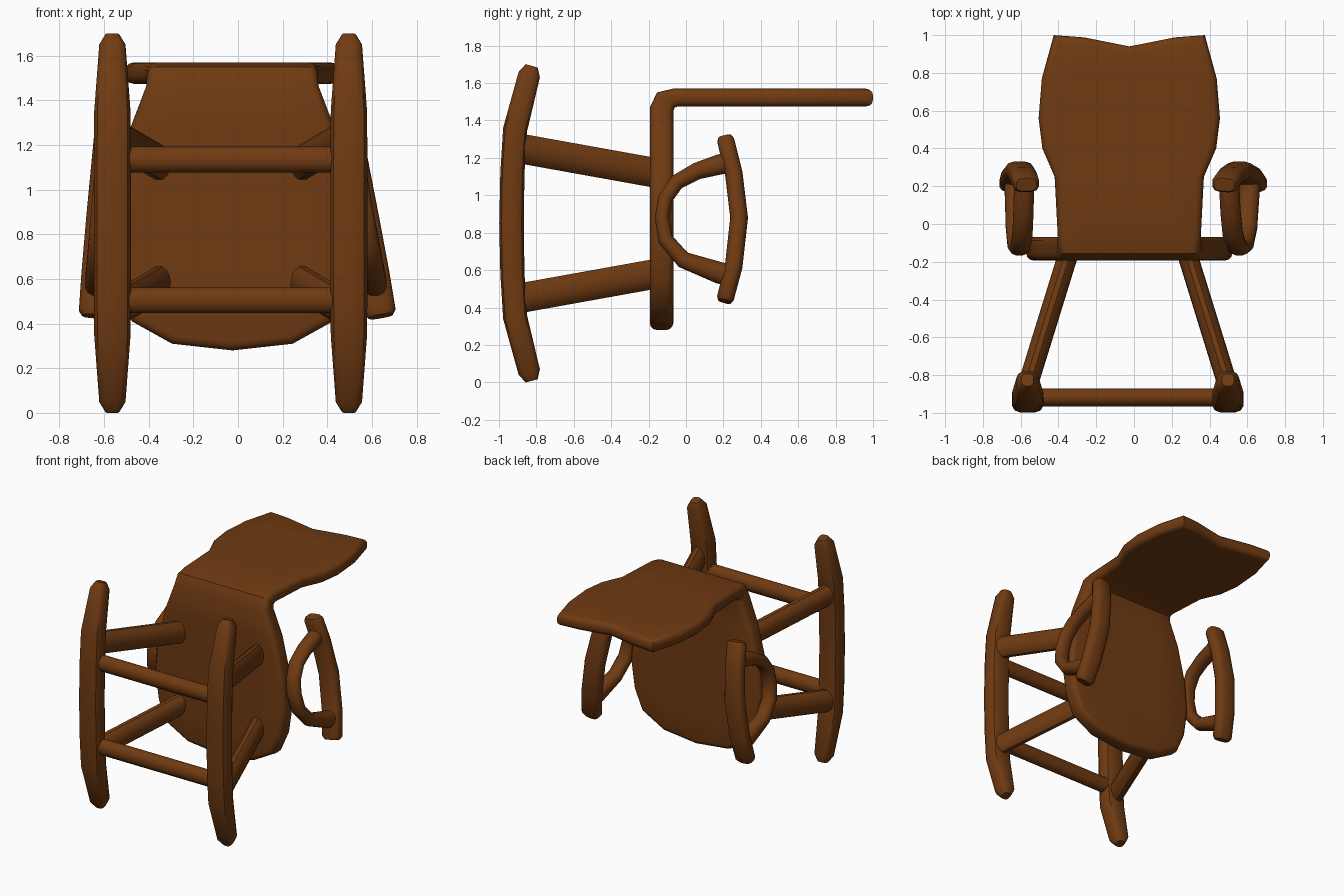
import bpy, bmesh, math
from mathutils import Vector

if "Cube" in bpy.data.objects:
    bpy.data.objects.remove(bpy.data.objects["Cube"])

wood = bpy.data.materials.new("brown wood")
wood.diffuse_color = (0.16, 0.043, 0.006, 1)
wood.use_nodes = True
wood.node_tree.nodes["Principled BSDF"].inputs["Base Color"].default_value = wood.diffuse_color
CX = -0.033   # symmetry line of the chair frame


def finish(name, bm, angle=38):
    bmesh.ops.recalc_face_normals(bm, faces=bm.faces)
    me = bpy.data.meshes.new(name)
    bm.to_mesh(me)
    bm.free()
    me.materials.append(wood)
    ob = bpy.data.objects.new(name, me)
    bpy.context.collection.objects.link(ob)
    bpy.ops.object.select_all(action='DESELECT')
    ob.select_set(True)
    bpy.context.view_layer.objects.active = ob
    bpy.ops.object.shade_smooth_by_angle(angle=math.radians(angle))
    return ob


def tube(name, path, radii, ref=(1, 0, 0), sides=12, power=1.0):
    """Sweep an oval (power 1) or rounded box (power < 1) along a path."""
    pts = [Vector(p) for p in path]
    ref = Vector(ref)
    bm = bmesh.new()
    rings = []
    for i, p in enumerate(pts):
        t = (pts[min(i + 1, len(pts) - 1)] - pts[max(i - 1, 0)]).normalized()
        u = (ref - t * ref.dot(t)).normalized()
        v = t.cross(u)
        a, b = radii[i]
        ring = []
        for k in range(sides):
            ang = 2 * math.pi * (k + 0.5) / sides
            c, s = math.cos(ang), math.sin(ang)
            c = math.copysign(abs(c) ** power, c)
            s = math.copysign(abs(s) ** power, s)
            ring.append(bm.verts.new(p + u * a * c + v * b * s))
        rings.append(ring)
    for r, q in zip(rings, rings[1:]):
        for k in range(sides):
            n = (k + 1) % sides
            bm.faces.new((r[k], r[n], q[n], q[k]))
    bm.faces.new(rings[0])
    bm.faces.new(rings[-1])
    return finish(name, bm)


# Seat and backrest: one bent board; stations are half width, outer (y, z), inner (y, z)
S0, S1 = -0.193, -0.068     # seat faces
B0, B1 = 1.57, 1.475        # backrest faces
stations = [(w, (S0, z), (S1, z)) for w, z in
            ((0.45, 0.41), (0.515, 0.56), (0.545, 0.77), (0.525, 1.0), (0.46, 1.27))]
stations += [(0.385, (S0, 1.47), (S1, 1.45)),
             (0.38, (-0.155, 1.55), (-0.062, 1.468)),
             (0.378, (-0.07, B0), (-0.045, B1))]
stations += [(w, (y, B0), (y, B1)) for w, y in
             ((0.395, 0.25), (0.46, 0.40), (0.48, 0.56), (0.463, 0.77), (0.40, 1.0))]
cols = (-1, -0.6, 0, 0.6, 1)
seat_end = {1: 0, 0.6: -0.10, 0: -0.13}      # rounded seat edge
back_end = {1: 0, 0.6: -0.012, 0: -0.06}     # notched top edge
bm = bmesh.new()
layers = ([], [])
for i, st in enumerate(stations):
    for layer, (y, z) in zip(layers, st[1:]):
        row = []
        for f in cols:
            dz = seat_end[abs(f)] if i == 0 else 0
            dy = back_end[abs(f)] if i == len(stations) - 1 else 0
            row.append(bm.verts.new((-0.025 + f * st[0], y + dy, z + dz)))
        layer.append(row)
for layer in layers:
    for r, q in zip(layer, layer[1:]):
        for k in range(4):
            bm.faces.new((r[k], r[k + 1], q[k + 1], q[k]))


def rim(layer):
    return (layer[0] + [r[-1] for r in layer[1:]] + layer[-1][-2::-1]
            + [r[0] for r in layer[-2:0:-1]])


o, n = rim(layers[0]), rim(layers[1])
sides = {bm.faces.new((o[k - 1], o[k], n[k], n[k - 1])) for k in range(len(o))}
bmesh.ops.recalc_face_normals(bm, faces=bm.faces)
edges = [e for e in bm.edges if sum(f in sides for f in e.link_faces) == 1]
bmesh.ops.bevel(bm, geom=edges, offset=0.036, segments=3, profile=0.5,
                affect='EDGES', clamp_overlap=True)
finish("seat_and_backrest", bm, 40)

# Rockers, legs
half = [(-0.825, 0.008, 0.032, 0.034), (-0.838, 0.055, 0.06, 0.06),
        (-0.914, 0.35, 0.083, 0.066), (-0.928, 0.58, 0.085, 0.066)]
rocker = half + [(-0.933, 0.85, 0.085, 0.067)] + [
    (y, 1.7 - z, a, b) for y, z, a, b in reversed(half)]
for side, label in ((-1, "left"), (1, "right")):
    x = CX + side * 0.53
    tube(label + "_rocker", [(x, y, z) for y, z, a, b in rocker],
         [(a, b) for y, z, a, b in rocker], power=0.62)
    for dz, place in ((1, "back"), (-1, "front")):
        tube(f"{label}_{place}_leg",
             [(CX + side * 0.55, -0.92, 0.85 + dz * 0.406),
              (CX + side * 0.306, -0.13, 0.85 + dz * 0.264)],
             [(0.054, 0.082)] * 2)

# Cross rungs between the rockers
for z, place in ((1.135, "back"), (0.505, "front")):
    tube(place + "_rung", [(CX - 0.52, -0.918, z), (CX + 0.52, -0.918, z)],
         [(0.05, 0.06)] * 2, ref=(0, 1, 0))

# Armrests and their curved supports, splayed outward toward the seat front
arm = [(0.208, 1.312, 0.055, 0.036), (0.213, 1.29, 0.07, 0.047),
       (0.255, 1.12, 0.072, 0.048), (0.284, 0.88, 0.075, 0.048),
       (0.255, 0.62, 0.075, 0.048), (0.212, 0.455, 0.072, 0.047),
       (0.206, 0.433, 0.055, 0.036)]
loop = [(0.25, 1.175, 0.055, 0.058), (0.18, 1.165, 0.055, 0.056),
        (0.06, 1.13, 0.055, 0.047), (-0.05, 1.07, 0.055, 0.043),
        (-0.112, 0.98, 0.055, 0.04), (-0.128, 0.88, 0.055, 0.04),
        (-0.11, 0.765, 0.055, 0.042), (-0.015, 0.655, 0.055, 0.046),
        (0.18, 0.585, 0.055, 0.06), (0.25, 0.57, 0.055, 0.06)]
for label, x0, slope in (("left", -0.57, -0.085), ("right", 0.478, 0.185)):
    for part, prof, power in (("armrest", arm, 0.7), ("arm_support", loop, 0.9)):
        tube(f"{label}_{part}",
             [(x0 + (1.31 - z) * slope, y, z) for y, z, a, b in prof],
             [(a, b) for y, z, a, b in prof], power=power)
